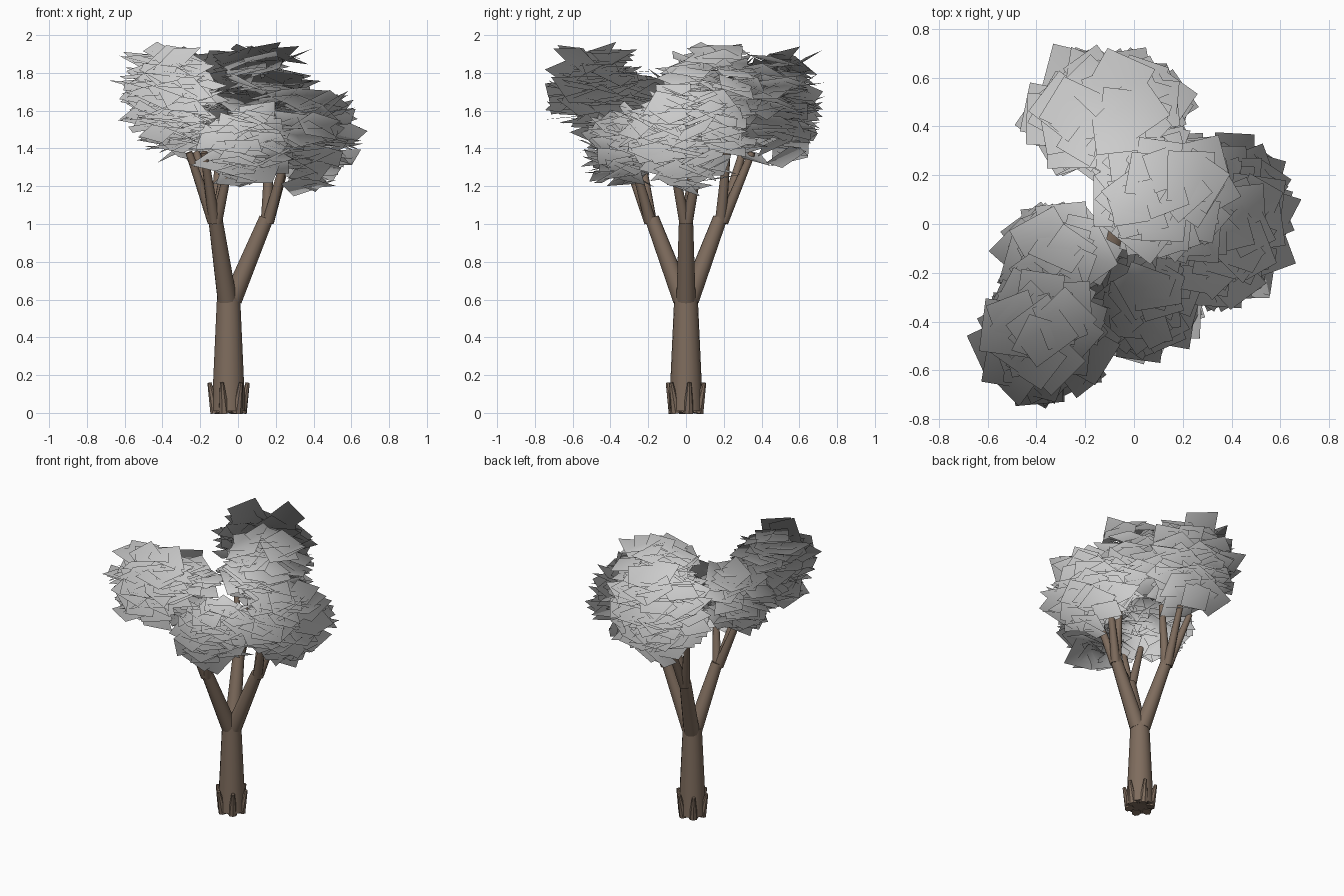
import bpy, math, random
from mathutils import Vector, Matrix

if "Cube" in bpy.data.objects:
    bpy.data.objects.remove(bpy.data.objects["Cube"])

random.seed(7)
bark = bpy.data.materials.new("bark")
bark.diffuse_color = (0.21, 0.15, 0.11, 1)
bark.use_nodes = True
bark.node_tree.nodes["Principled BSDF"].inputs["Base Color"].default_value = bark.diffuse_color


def limb(name, a, b, r1, r2, sides=14):
    """Tapered round limb running from a to b."""
    a, b = Vector(a), Vector(b)
    bpy.ops.mesh.primitive_cone_add(vertices=sides, radius1=r1, radius2=r2, depth=(b - a).length,
                                    location=(a + b) / 2,
                                    rotation=(b - a).to_track_quat('Z', 'Y').to_euler())
    ob = bpy.context.object
    ob.name = name
    ob.data.materials.append(bark)
    bpy.ops.object.shade_smooth_by_angle(angle=math.radians(40))
    return ob


# Trunk and root flares
CX = -0.05
limb("trunk", (CX, 0, 0.01), (CX, 0, 0.62), 0.09, 0.062, 18)
for i in range(6):
    t = math.radians(60 * i + 10)
    d = Vector((math.cos(t), math.sin(t), 0))
    limb("root", Vector((CX, 0, 0)) + d * 0.068, Vector((CX, 0, 0.16)) + d * 0.103, 0.03, 0.011, 8)

# Three main branches, each splitting into three twigs
TWIGS = [
    ((0.15, 0.0, 1.03), [(0.26, -0.08, 1.38), (0.27, 0.08, 1.38), (0.17, 0.06, 1.5)]),
    ((-0.12, 0.18, 1.03), [(-0.1, 0.35, 1.38), (-0.22, 0.3, 1.38), (-0.05, 0.22, 1.42)]),
    ((-0.12, -0.18, 1.03), [(-0.26, -0.24, 1.38), (-0.18, -0.33, 1.38), (-0.04, -0.28, 1.34)]),
]
for end, tips in TWIGS:
    start = Vector((CX, 0, 0.6)) + (Vector(end) - Vector((CX, 0, 1.03))) * 0.1
    limb("branch", start, end, 0.052, 0.038)
    for tip in tips:
        off = (Vector(tip) - Vector(end)) * Vector((0.08, 0.08, 0))
        limb("twig", Vector(end) + off - Vector((0, 0, 0.02)), tip, 0.031, 0.019, 10)


def foliage(name, centre, ext, count, half=0.095):
    """Clump of tilted square leaf cards filling an ellipsoid."""
    verts, faces, normals = [], [], []
    c = Vector(centre)
    for _ in range(count):
        d = Vector([random.gauss(0, 1) for _ in range(3)]).normalized()
        d *= random.uniform(0.35, 1) ** 0.6
        p = c + Vector((d.x * (ext[0] - half), d.y * (ext[1] - half), d.z * (ext[2] - 0.04)))
        n = Vector((random.gauss(0, 0.32), random.gauss(0, 0.32), 1)).normalized()
        rot = n.to_track_quat('Z', 'Y').to_matrix() @ Matrix.Rotation(random.uniform(0, math.tau), 3, 'Z')
        s = half * random.uniform(0.85, 1.15)
        k = len(verts)
        for x, y in ((-s, -s), (s, -s), (s, s), (-s, s)):
            q = p + rot @ Vector((x, y, 0))
            q.z = min(q.z, 2.0)
            verts.append(q)
            normals.append((q - Vector((CX, 0, 1.4))).normalized())
        faces.append((k, k + 1, k + 2, k + 3))
    me = bpy.data.meshes.new(name)
    me.from_pydata(verts, [], faces)
    me.shade_smooth()
    me.normals_split_custom_set_from_vertices(normals)
    bpy.context.collection.objects.link(bpy.data.objects.new(name, me))


# Foliage clumps
foliage("back_foliage", (-0.11, 0.45, 1.62), (0.36, 0.32, 0.35), 130)
foliage("top_foliage", (0.13, 0.14, 1.73), (0.3, 0.31, 0.26), 95)
foliage("right_foliage", (0.37, 0.02, 1.46), (0.3, 0.38, 0.31), 120)
foliage("front_foliage", (0.03, -0.31, 1.42), (0.29, 0.26, 0.24), 85)
foliage("left_foliage", (-0.31, -0.13, 1.57), (0.25, 0.22, 0.24), 65)
foliage("front_left_foliage", (-0.38, -0.46, 1.7), (0.3, 0.3, 0.28), 100)
